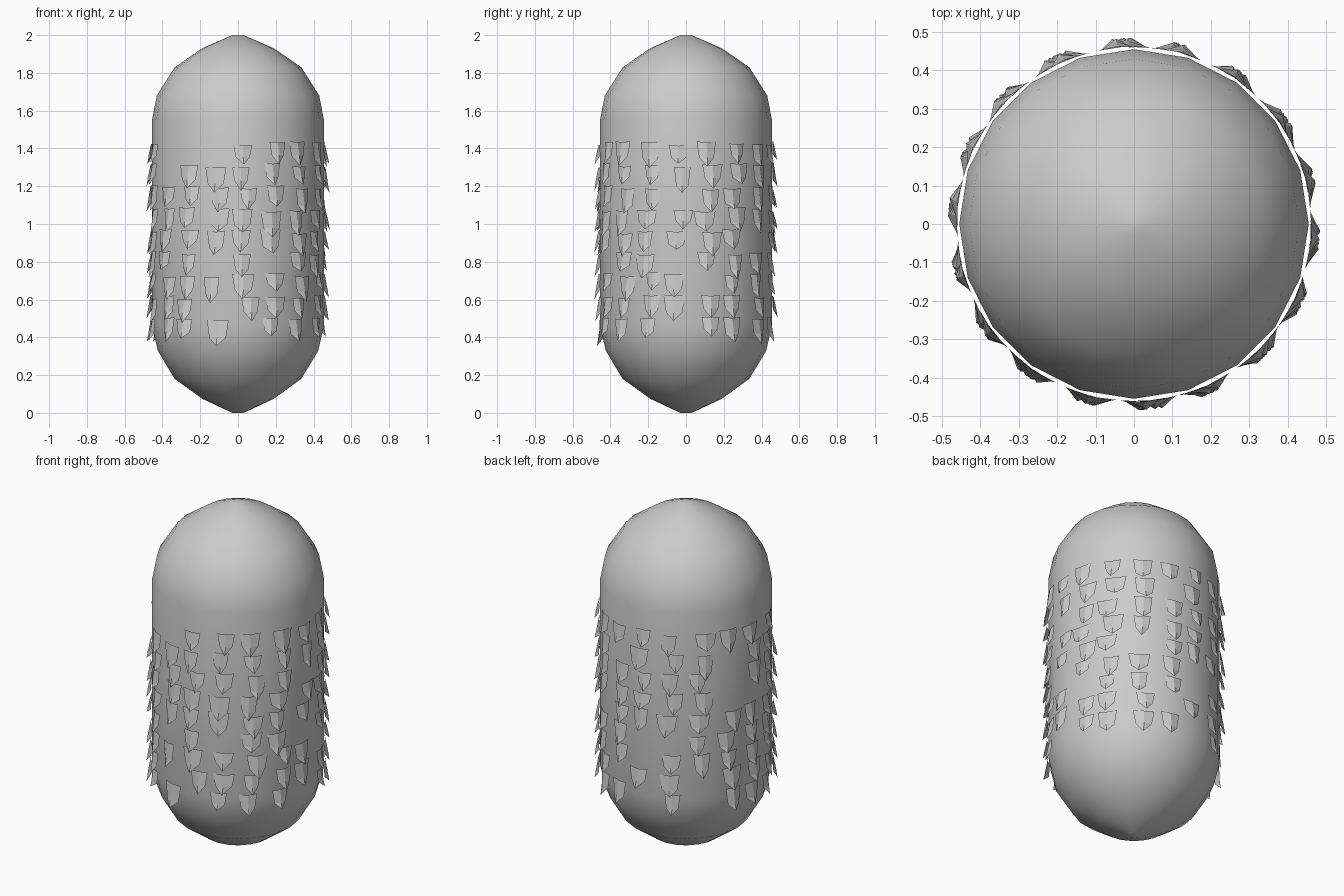
import bpy, bmesh, math, random

if "Cube" in bpy.data.objects:
    bpy.data.objects.remove(bpy.data.objects["Cube"])

random.seed(4)


def make_object(name, bm):
    mesh = bpy.data.meshes.new(name)
    bm.to_mesh(mesh)
    bm.free()
    obj = bpy.data.objects.new(name, mesh)
    bpy.context.collection.objects.link(obj)
    return obj


# Capsule trunk: 20-sided lathe of a rounded profile (radius, z)
SIDES = 20
profile = [(0.03, 0.0), (0.19, 0.075), (0.335, 0.18), (0.425, 0.33), (0.455, 0.46),
           (0.455, 1.55), (0.43, 1.68), (0.335, 1.83), (0.19, 1.93), (0.03, 2.0)]
bm = bmesh.new()
rings = []
for r, z in profile:
    rings.append([bm.verts.new((r * math.cos(2 * math.pi * i / SIDES),
                                r * math.sin(2 * math.pi * i / SIDES), z))
                  for i in range(SIDES)])
for a, b in zip(rings, rings[1:]):
    for i in range(SIDES):
        j = (i + 1) % SIDES
        bm.faces.new((a[i], a[j], b[j], b[i]))
bm.faces.new(rings[0][::-1])
bm.faces.new(rings[-1])
for f in bm.faces:
    f.smooth = True
make_object("trunk", bm)


# One pointed bark scale, flaring outward towards its tip
def add_scale(bm, angle, z_top, width, height):
    def vert(u, drop, r):
        a = angle + u * width / 0.46
        return bm.verts.new((r * math.cos(a), r * math.sin(a), z_top - drop * height))
    tl, tc, tr = vert(-0.5, 0, 0.46), vert(0, random.uniform(0, 0.06), 0.464), vert(0.5, 0, 0.46)
    low = random.uniform(0.55, 0.72)
    ml, mc, mr = vert(-0.38, low, 0.463), vert(0, low, 0.478), vert(0.38, low, 0.463)
    tip = vert(random.uniform(-0.06, 0.06), 1, 0.485)
    for face in ((tl, ml, mc, tc), (tc, mc, mr, tr), (ml, tip, mc), (mc, tip, mr)):
        bm.faces.new(face)


# Rows from top to bottom, columns counted from the front towards the right
rows = ["111111111111111000",
        "111111110111011011",
        "111101111111011111",
        "111111111111001111",
        "111111101111111111",
        "101101111001111110",
        "111110111011111111",
        "111111110110111110",
        "011101111010111111"]
bm = bmesh.new()
for n, row in enumerate(rows):
    for k, present in enumerate(row):
        if present == "1":
            angle = math.radians(-85 + 20 * k + random.uniform(-3.5, 3.5))
            add_scale(bm, angle, 1.43 - 0.116 * n + random.uniform(-0.015, 0.01),
                      random.uniform(0.085, 0.12), random.uniform(0.095, 0.14))
make_object("bark_scales", bm)
